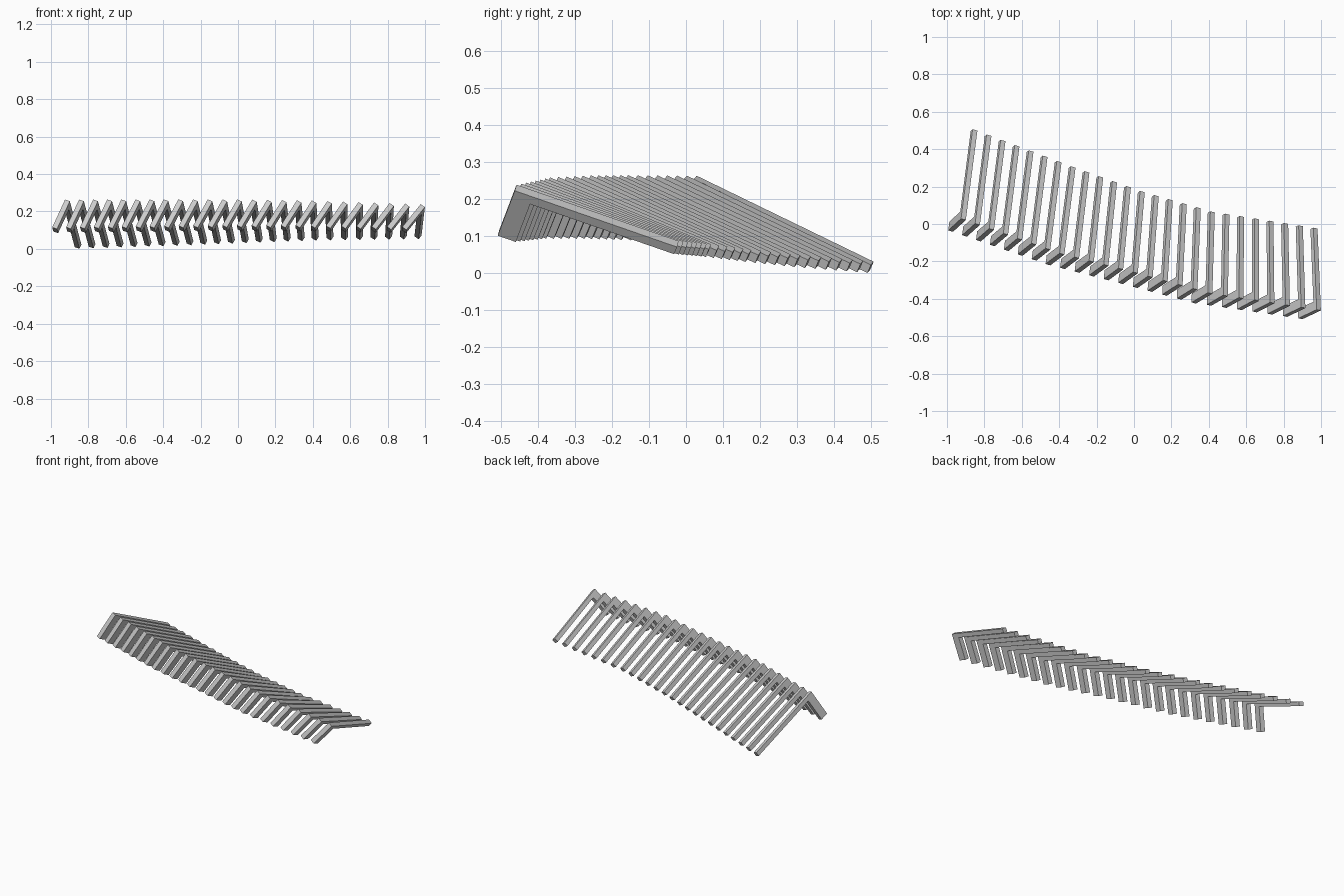
import bpy, bmesh, math
from mathutils import Vector

if "Cube" in bpy.data.objects:
    bpy.data.objects.remove(bpy.data.objects["Cube"])

COUNT = 25
THICK = 0.028      # plate thickness
ARM_H = 0.026      # height of the long arm
LEG_W = 0.052      # breadth of the short leg

# keys along the row: index, knee point, arm tip, roll angle, leg length
KEYS = [
    (0,  (-0.912, 0.025, 0.259), (-0.850, 0.503, 0.027), 20, 0.175),
    (7,  (-0.385, -0.160, 0.260), (-0.325, 0.305, 0.043), 23, 0.172),
    (12, (0.008, -0.260, 0.259), (0.045, 0.173, 0.057), 26, 0.170),
    (17, (0.407, -0.370, 0.252), (0.420, 0.065, 0.071), 31, 0.167),
    (24, (0.988, -0.460, 0.231), (0.970, -0.022, 0.079), 38, 0.163),
]


def sample(i):
    for a, b in zip(KEYS, KEYS[1:]):
        if i <= b[0]:
            t = (i - a[0]) / (b[0] - a[0])
            return (Vector(a[1]).lerp(Vector(b[1]), t),
                    Vector(a[2]).lerp(Vector(b[2]), t),
                    math.radians(a[3] + (b[3] - a[3]) * t),
                    a[4] + (b[4] - a[4]) * t)


def make_rib(i):
    knee, tip, roll, leg = sample(i)
    u = (tip - knee).normalized()                 # along the arm
    side = u.cross(Vector((0, 0, 1))).normalized()
    up = side.cross(u)
    v = -side * math.sin(roll) - up * math.cos(roll)   # down the leg
    n = side * math.cos(roll) - up * math.sin(roll)    # through the plate
    length = (tip - knee).length
    # L-shaped profile, extruded through its thickness
    outline = [(0, 0), (length, 0), (length, ARM_H),
               (LEG_W, ARM_H), (LEG_W, leg), (0, leg)]
    bm = bmesh.new()
    face = bm.faces.new([bm.verts.new(knee + u * a + v * b - n * THICK / 2)
                         for a, b in outline])
    ext = bmesh.ops.extrude_face_region(bm, geom=[face], use_keep_orig=True)
    moved = [g for g in ext["geom"] if isinstance(g, bmesh.types.BMVert)]
    bmesh.ops.translate(bm, verts=moved, vec=n * THICK)
    bmesh.ops.recalc_face_normals(bm, faces=bm.faces)
    mesh = bpy.data.meshes.new("rib")
    bm.to_mesh(mesh)
    bm.free()
    ob = bpy.data.objects.new(f"rib_{i + 1:02d}", mesh)
    bpy.context.collection.objects.link(ob)


# row of bent ribs
for i in range(COUNT):
    make_rib(i)
